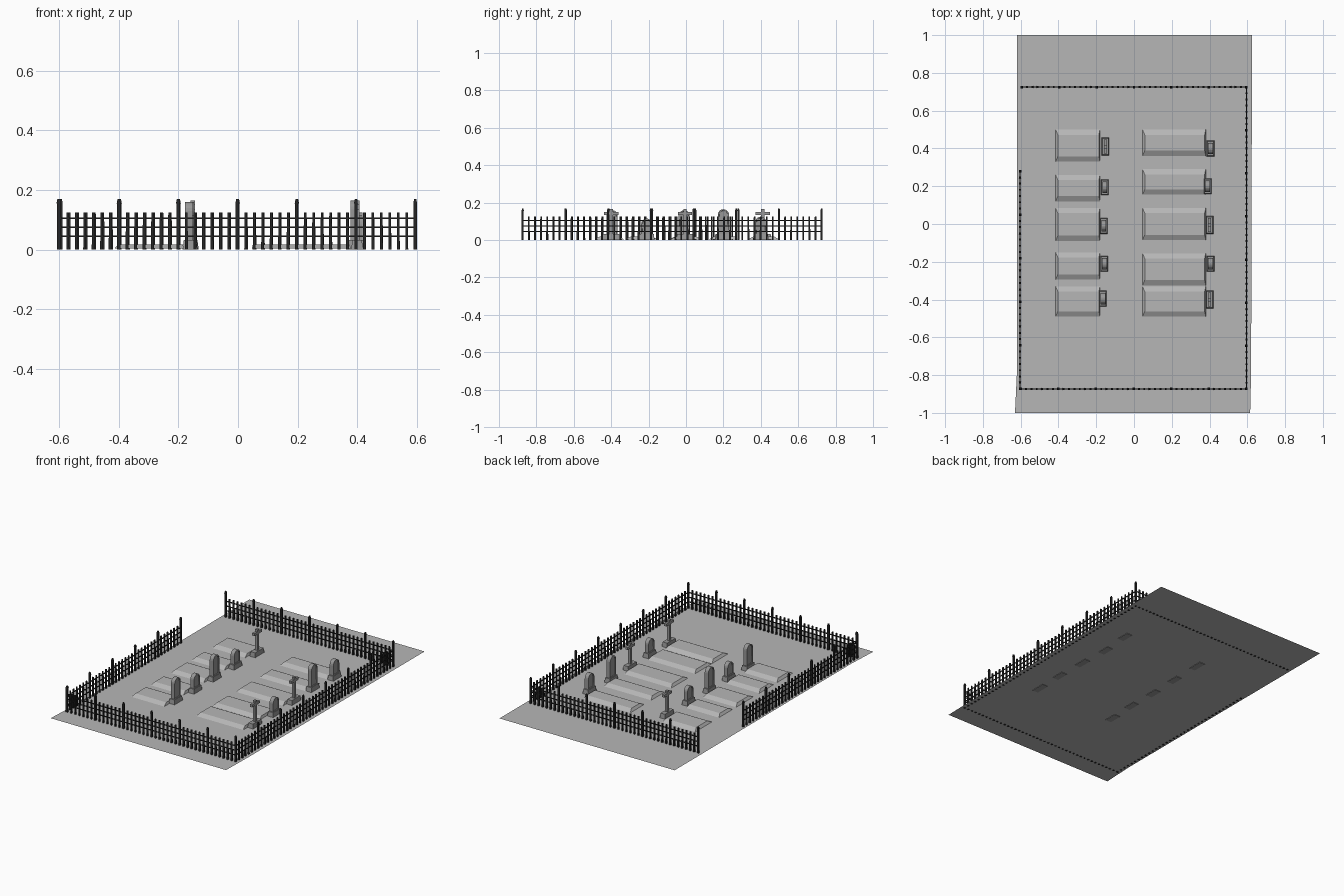
import bpy, bmesh, math

if "Cube" in bpy.data.objects:
    bpy.data.objects.remove(bpy.data.objects["Cube"])


def material(name, v):
    m = bpy.data.materials.new(name)
    m.diffuse_color = (v, v, v, 1)
    m.use_nodes = True
    m.node_tree.nodes["Principled BSDF"].inputs["Base Color"].default_value = m.diffuse_color
    return m


GROUND = material("pale grey earth", 0.47)
STONE = material("grey stone", 0.31)
IRON = material("black iron", 0.018)


def finish(name, bm, mat):
    bmesh.ops.recalc_face_normals(bm, faces=bm.faces)
    me = bpy.data.meshes.new(name)
    bm.to_mesh(me)
    bm.free()
    me.materials.append(mat)
    ob = bpy.data.objects.new(name, me)
    bpy.context.collection.objects.link(ob)
    return ob


def box(bm, x0, x1, y0, y1, z0, z1, inset=(0, 0, 0, 0)):
    """Box whose top edges move inward by inset (x0, x1, y0, y1)."""
    a, b, c, d = inset
    lo = [bm.verts.new(p) for p in ((x0, y0, z0), (x1, y0, z0), (x1, y1, z0), (x0, y1, z0))]
    hi = [bm.verts.new(p) for p in ((x0 + a, y0 + c, z1), (x1 - b, y0 + c, z1),
                                    (x1 - b, y1 - d, z1), (x0 + a, y1 - d, z1))]
    bm.faces.new(lo[::-1])
    bm.faces.new(hi)
    for i in range(4):
        j = (i + 1) % 4
        bm.faces.new((lo[i], lo[j], hi[j], hi[i]))


def cbox(bm, x, y, z0, z1, sx, sy, inset=0):
    box(bm, x - sx / 2, x + sx / 2, y - sy / 2, y + sy / 2, z0, z1, (inset,) * 4)


# ground sheet, slightly out of square
bm = bmesh.new()
bm.faces.new([bm.verts.new(p) for p in ((-0.63, -1, 0.003), (0.615, -1, 0.003), (0.62, -0.79, 0.003),
                                        (0.625, 1, 0.003), (-0.62, 1, 0.003), (-0.62, -0.79, 0.003))])
finish("ground", bm, GROUND)


# fence runs: posts, pickets and three rails
def fence(name, start, end, segments, per=7):
    bm = bmesh.new()
    n = segments * per
    for i in range(n + 1):
        x = start[0] + (end[0] - start[0]) * i / n
        y = start[1] + (end[1] - start[1]) * i / n
        if i % per == 0:
            cbox(bm, x, y, 0, 0.155, 0.011, 0.011)
            cbox(bm, x, y, 0.155, 0.17, 0.013, 0.013, 0.003)
        else:
            cbox(bm, x, y, 0, 0.125, 0.010, 0.010, 0.001)
    for z in (0.045, 0.075, 0.105):
        box(bm, start[0] - 0.002, end[0] + 0.002, start[1] - 0.002, end[1] + 0.002, z - 0.003, z + 0.003)
    finish(name, bm, IRON)


fence("front_fence", (-0.6, -0.873), (0.595, -0.873), 6)
fence("back_fence", (-0.595, 0.725), (0.595, 0.725), 6)
fence("right_fence", (0.595, -0.873), (0.595, 0.725), 7)
fence("left_fence", (-0.603, -0.873), (-0.603, 0.28), 5)


# grave mounds: low, with sloped long sides
def mound(x0, x1, y0, y1):
    bm = bmesh.new()
    box(bm, x0, x1, y0, y1, 0.003, 0.018, (0.012, 0.006, 0.028, 0.028))
    finish("grave_mound", bm, GROUND)


for y0, y1 in ((0.33, 0.5), (0.12, 0.26), (-0.09, 0.085), (-0.295, -0.15), (-0.49, -0.33)):
    mound(-0.415, -0.18, y0, y1)
for y0, y1 in ((0.36, 0.5), (0.155, 0.29), (-0.085, 0.085), (-0.325, -0.155), (-0.49, -0.33)):
    mound(0.045, 0.38, y0, y1)


# arched headstone on a plinth, with a recessed panel on both faces
def headstone(x, y, h):
    bm = bmesh.new()
    cbox(bm, x, y, 0, 0.032, 0.042, 0.084, 0.004)
    r, t = 0.030, 0.013
    prof = [(-r, 0.03)] + [(-r * math.cos(math.pi * i / 10), h - r + r * math.sin(math.pi * i / 10))
                           for i in range(11)] + [(r, 0.03)]
    a = [bm.verts.new((x - t, y + u, z)) for u, z in prof]
    b = [bm.verts.new((x + t, y + u, z)) for u, z in prof]
    caps = [bm.faces.new(a), bm.faces.new(b[::-1])]
    for i in range(len(a)):
        j = (i + 1) % len(a)
        bm.faces.new((a[i], a[j], b[j], b[i]))
    bmesh.ops.recalc_face_normals(bm, faces=bm.faces)
    bmesh.ops.inset_individual(bm, faces=caps, thickness=0.007, depth=0)
    bmesh.ops.inset_individual(bm, faces=caps, thickness=0.001, depth=-0.004)
    finish("headstone", bm, STONE)


# cross on a plinth
def cross(x, y):
    bm = bmesh.new()
    cbox(bm, x, y, 0, 0.032, 0.040, 0.094, 0.004)
    cbox(bm, x, y, 0.03, 0.165, 0.016, 0.018)
    cbox(bm, x, y, 0.135, 0.151, 0.016, 0.076)
    finish("cross", bm, STONE)


for x, y, h in ((-0.155, 0.195, 0.115), (-0.16, -0.01, 0.16), (-0.157, -0.21, 0.115), (-0.165, -0.395, 0.16),
                (0.405, 0.40, 0.125), (0.39, 0.2, 0.165), (0.405, -0.21, 0.115)):
    headstone(x, y, h)
for x, y in ((-0.152, 0.41), (0.4, -0.005), (0.4, -0.4)):
    cross(x, y)
